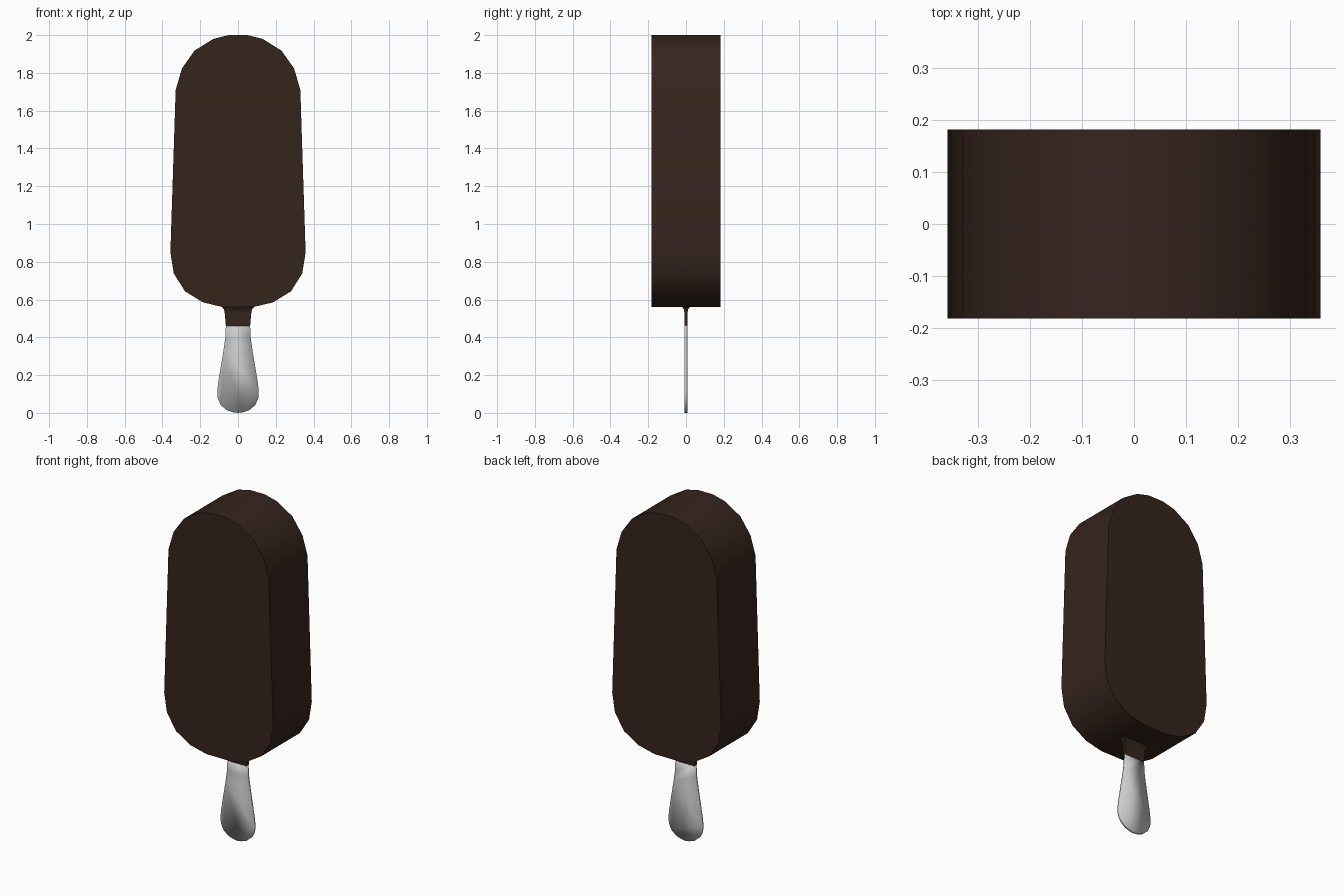
import bpy, bmesh, math

if "Cube" in bpy.data.objects:
    bpy.data.objects.remove(bpy.data.objects["Cube"])

def material(name, color):
    m = bpy.data.materials.new(name)
    m.diffuse_color = color
    m.use_nodes = True
    m.node_tree.nodes["Principled BSDF"].inputs["Base Color"].default_value = m.diffuse_color
    return m

def finish(name, bm, mat=None, angle=None):
    bmesh.ops.recalc_face_normals(bm, faces=bm.faces)
    me = bpy.data.meshes.new(name)
    bm.to_mesh(me)
    bm.free()
    ob = bpy.data.objects.new(name, me)
    bpy.context.collection.objects.link(ob)
    if mat:
        me.materials.append(mat)
    bpy.context.view_layer.objects.active = ob
    ob.select_set(True)
    if angle:
        bpy.ops.object.shade_smooth_by_angle(angle=math.radians(angle))
    else:
        bpy.ops.object.shade_smooth()
    ob.select_set(False)
    return ob

def slab(half, depth):
    """Extrude a mirrored half outline (x, z) through y = -depth..depth."""
    outline = half + [(-x, z) for x, z in reversed(half) if x > 0]
    bm = bmesh.new()
    face = bm.faces.new([bm.verts.new((x, -depth, z)) for x, z in outline])
    new = bmesh.ops.extrude_face_region(bm, geom=[face], use_keep_orig=True)["geom"]
    bmesh.ops.translate(bm, vec=(0, 2 * depth, 0),
                        verts=[v for v in new if isinstance(v, bmesh.types.BMVert)])
    return bm

chocolate = material("chocolate", (0.036, 0.018, 0.012, 1))

# Chocolate coated bar, faceted outline with flat front and back
bar = [(0.05, 2.0), (0.13, 1.98), (0.23, 1.918), (0.297, 1.823), (0.33, 1.71),
       (0.358, 0.85), (0.34, 0.738), (0.28, 0.643), (0.185, 0.585), (0.08, 0.56)]
finish("ice_cream_bar", slab(bar, 0.182), chocolate, 40)

# Chocolate collar flaring from the stick into the bar: (half width, half depth, z)
bm = bmesh.new()
rings = []
for w, d, z in [(0.064, 0.009, 0.46), (0.071, 0.009, 0.535),
                (0.075, 0.012, 0.55), (0.085, 0.021, 0.561)]:
    rings.append([bm.verts.new((sx * w, sy * d, z))
                  for sx, sy in ((-1, -1), (1, -1), (1, 1), (-1, 1))])
for a, b in zip(rings, rings[1:]):
    for i in range(4):
        j = (i + 1) % 4
        bm.faces.new((a[i], a[j], b[j], b[i]))
bm.faces.new(rings[0])
bm.faces.new(rings[-1])
finish("stick_collar", bm, chocolate, 40)

# Flat stick, wider at its rounded lower end
stick = [(0.064, 0.47), (0.067, 0.40), (0.077, 0.33), (0.092, 0.24), (0.105, 0.16),
         (0.11, 0.115), (0.107, 0.075), (0.09, 0.04), (0.06, 0.015), (0.025, 0.003), (0, 0.0)]
finish("stick", slab(stick, 0.008))
